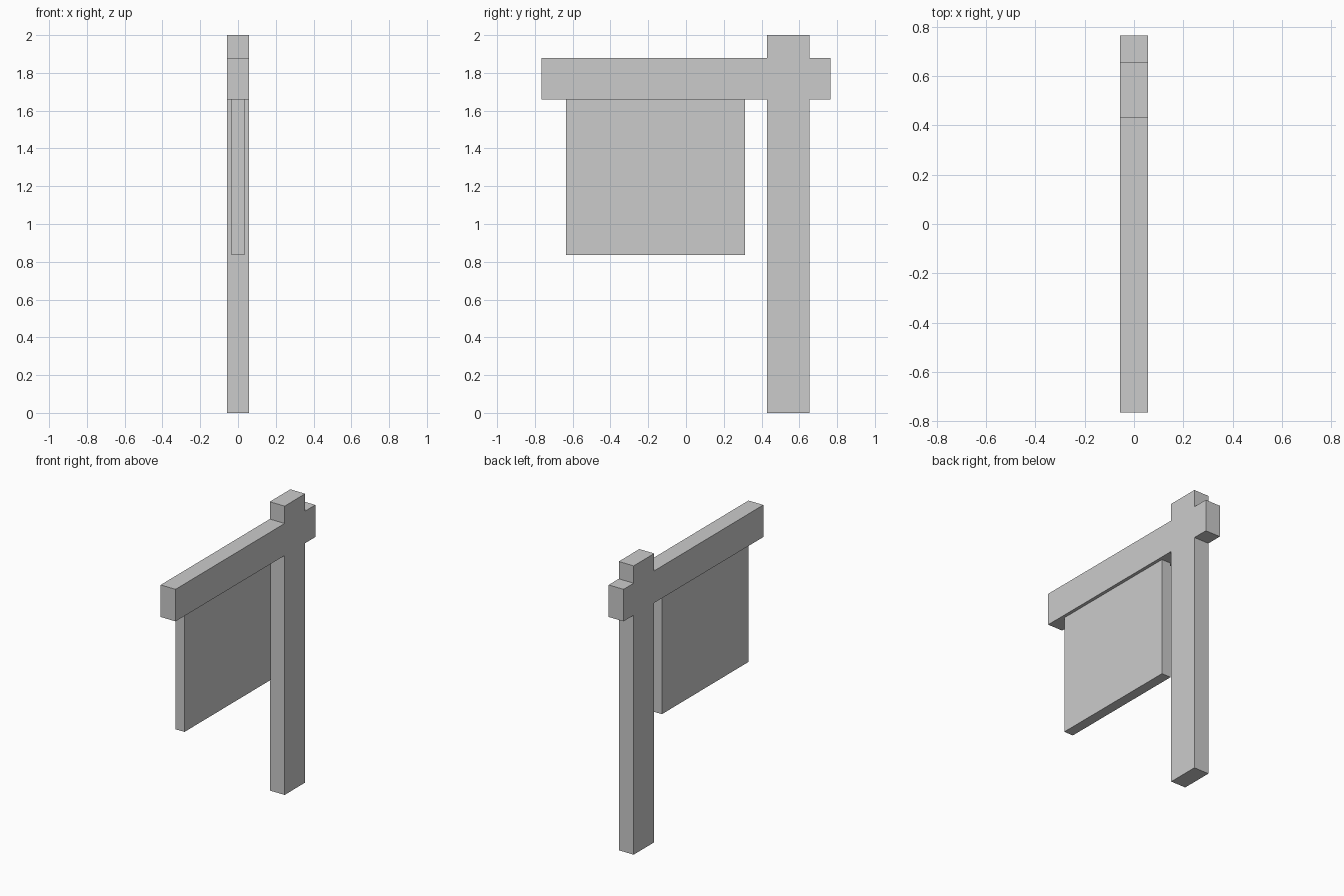
import bpy
import bmesh

cube = bpy.data.objects.get("Cube")
if cube:
    bpy.data.objects.remove(cube, do_unlink=True)

grey = bpy.data.materials.new("plain grey")
grey.use_nodes = True
colour = (0.6, 0.6, 0.6, 1)
grey.diffuse_color = colour
grey.node_tree.nodes["Principled BSDF"].inputs["Base Color"].default_value = colour


def slab(name, outline, half_width):
    """Extrude a (y, z) outline evenly to both sides of x = 0."""
    bm = bmesh.new()
    face = bm.faces.new([bm.verts.new((-half_width, y, z)) for y, z in outline])
    extruded = bmesh.ops.extrude_face_region(bm, geom=[face])["geom"]
    verts = [v for v in extruded if isinstance(v, bmesh.types.BMVert)]
    bmesh.ops.translate(bm, verts=verts, vec=(2 * half_width, 0, 0))
    bmesh.ops.recalc_face_normals(bm, faces=bm.faces)
    mesh = bpy.data.meshes.new(name)
    bm.to_mesh(mesh)
    bm.free()
    mesh.materials.append(grey)
    obj = bpy.data.objects.new(name, mesh)
    bpy.context.collection.objects.link(obj)
    return obj


# Post and crossbeam, joined flush in one cross-shaped outline
post_back, post_front = 0.654, 0.429
beam_end, beam_low, beam_high = 0.765, 1.658, 1.88
slab("post_and_beam", [
    (post_front, 0), (post_back, 0),
    (post_back, beam_low), (beam_end, beam_low),
    (beam_end, beam_high), (post_back, beam_high),
    (post_back, 2), (post_front, 2),
    (post_front, beam_high), (-beam_end, beam_high),
    (-beam_end, beam_low), (post_front, beam_low),
], 0.057)

# Thin board hanging under the beam
board_front, board_back, board_low = -0.635, 0.313, 0.837
slab("sign_board", [
    (board_front, board_low), (board_back, board_low),
    (board_back, beam_low), (board_front, beam_low),
], 0.035)
